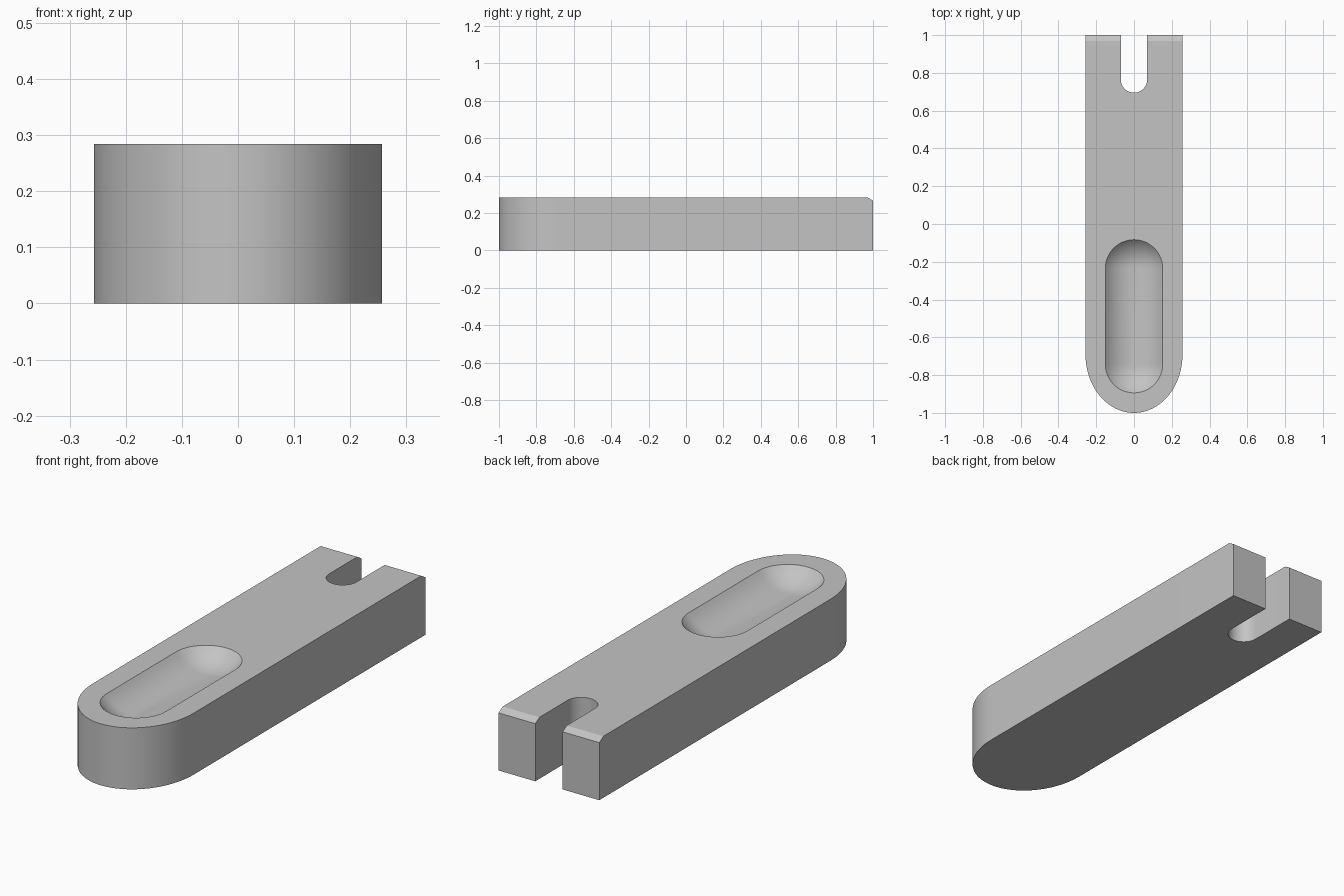
import bpy, bmesh, math

cube = bpy.data.objects.get("Cube")
if cube:
    bpy.data.objects.remove(cube, do_unlink=True)

HALF_W, HEIGHT = 0.257, 0.284
NOSE_Y, NOSE_LEN = -0.69, 0.31
SLOT_R, SLOT_Y = 0.07, 0.765
CHAMFER_Y, CHAMFER_Z = 0.03, 0.018
POCKET_R, POCKET_BACK, POCKET_FRONT, POCKET_DEPTH = 0.152, -0.235, -0.742, 0.07


def arc(cx, cy, rx, ry, start, end, steps):
    """Points along an elliptical arc, angles in degrees."""
    angles = [math.radians(start + (end - start) * i / steps) for i in range(steps + 1)]
    return [(cx + rx * math.cos(a), cy + ry * math.sin(a)) for a in angles]


def outline(back):
    """Plan of the bar: rounded nose at the front, open slot at the back."""
    pts = arc(0, NOSE_Y, HALF_W, NOSE_LEN, 180, 360, 40)
    pts += [(HALF_W, back), (SLOT_R, back)]
    pts += arc(0, SLOT_Y, SLOT_R, SLOT_R, 0, -180, 20)
    return pts + [(-SLOT_R, back), (-HALF_W, back)]


def capsule(r):
    """Plan of the pocket at radius r."""
    return (arc(0, POCKET_BACK, r, r, 0, 180, 24)
            + arc(0, POCKET_FRONT, r, r, 180, 360, 24))


def ring(bm, pts, z):
    return [bm.verts.new((x, y, z)) for x, y in pts]


def bridge(bm, a, b):
    for i in range(len(a)):
        j = (i + 1) % len(a)
        bm.faces.new((a[i], a[j], b[j], b[i]))


def loop_edges(bm, loop):
    return [bm.edges.get((v, loop[(i + 1) % len(loop)])) for i, v in enumerate(loop)]


bm = bmesh.new()

# Outer walls with the chamfered back edge
bottom = ring(bm, outline(1), 0)
middle = ring(bm, outline(1), HEIGHT - CHAMFER_Z)
top = ring(bm, outline(1 - CHAMFER_Y), HEIGHT)
bridge(bm, bottom, middle)
bridge(bm, middle, top)
bm.faces.new(bottom[::-1])

# Scooped pocket, a circular arc in section
bowl_r = (POCKET_R ** 2 + POCKET_DEPTH ** 2) / (2 * POCKET_DEPTH)
rim_angle = math.asin(POCKET_R / bowl_r)
steps = 10
rim = previous = None
for i in range(steps):
    a = rim_angle * (1 - i / steps)
    z = HEIGHT - POCKET_DEPTH + bowl_r * (1 - math.cos(a))
    current = ring(bm, capsule(bowl_r * math.sin(a)), z)
    if previous:
        bridge(bm, previous, current)
    else:
        rim = current
    previous = current
bm.faces.new(previous)

# Flat top around the pocket
bmesh.ops.triangle_fill(bm, use_beauty=True, normal=(0, 0, 1),
                        edges=loop_edges(bm, top) + loop_edges(bm, rim))
bmesh.ops.recalc_face_normals(bm, faces=bm.faces)

mesh = bpy.data.meshes.new("slotted_bar")
bm.to_mesh(mesh)
bm.free()
bar = bpy.data.objects.new("slotted_bar", mesh)
bpy.context.collection.objects.link(bar)

# Plain grey finish
grey = bpy.data.materials.new("plain_grey")
grey.use_nodes = True
colour = (0.55, 0.55, 0.55, 1)
grey.diffuse_color = colour
grey.node_tree.nodes["Principled BSDF"].inputs["Base Color"].default_value = colour
mesh.materials.append(grey)

bpy.ops.object.select_all(action='DESELECT')
bar.select_set(True)
bpy.context.view_layer.objects.active = bar
bpy.ops.object.shade_smooth_by_angle(angle=math.radians(30))
